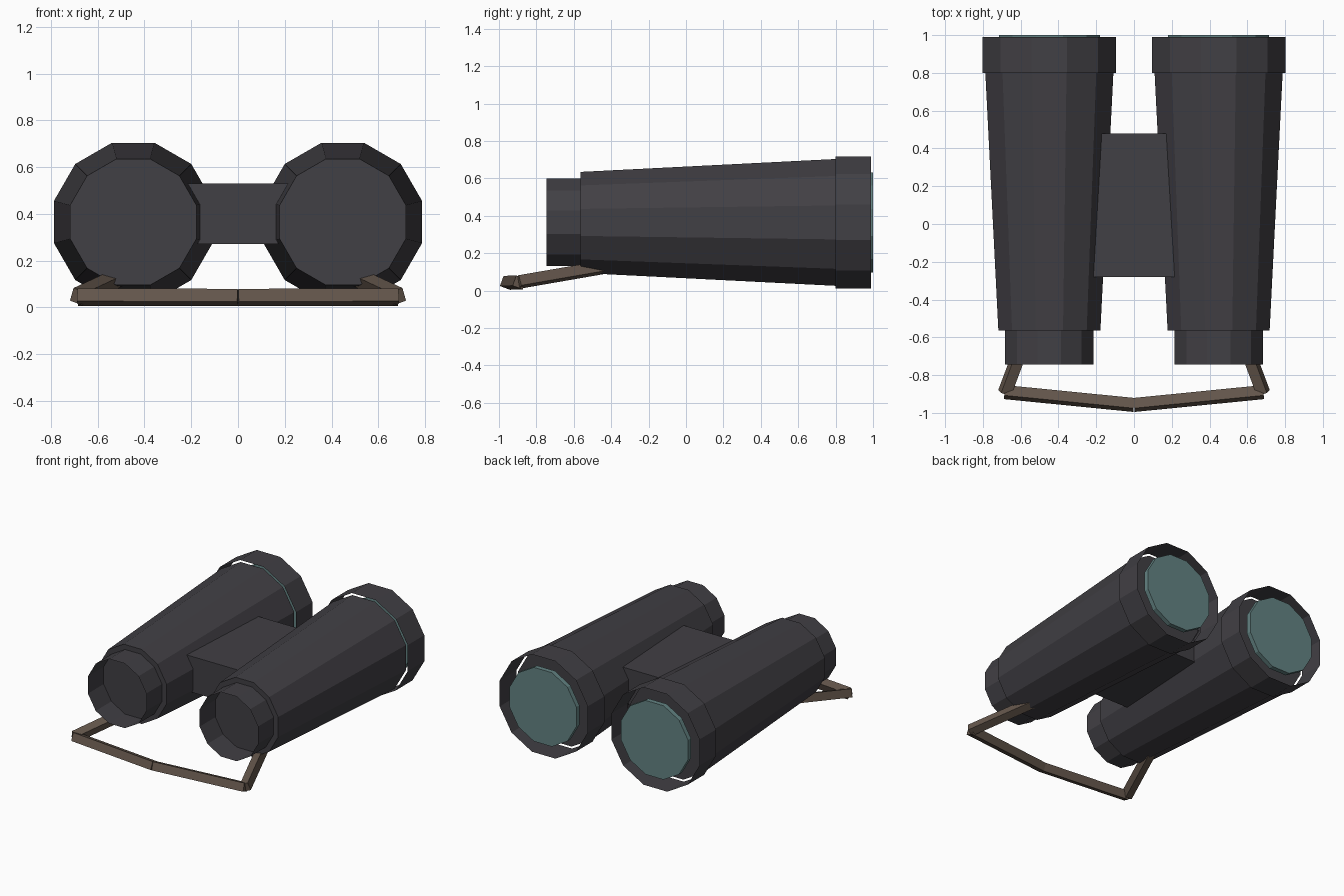
import bpy, bmesh, math
from mathutils import Vector, Matrix

cube = bpy.data.objects.get("Cube")
if cube:
    bpy.data.objects.remove(cube, do_unlink=True)


def material(name, rgb):
    m = bpy.data.materials.new(name)
    m.use_nodes = True
    m.diffuse_color = (*rgb, 1)
    m.node_tree.nodes["Principled BSDF"].inputs["Base Color"].default_value = (*rgb, 1)
    return m


BLACK = material("dark grey body", (0.053, 0.050, 0.058))
GLASS = material("teal glass", (0.125, 0.225, 0.225))
LEATHER = material("brown strap", (0.125, 0.092, 0.070))

SIDES = 12
AXIS_X, AXIS_Z = 0.448, 0.365


def add_object(name, bm, mat):
    mesh = bpy.data.meshes.new(name)
    bm.to_mesh(mesh)
    bm.free()
    mesh.materials.append(mat)
    ob = bpy.data.objects.new(name, mesh)
    bpy.context.collection.objects.link(ob)
    return ob


def tube(name, x, profile, mat, capped):
    """Twelve-sided tube along y; profile holds (y, half width across flats)."""
    bm = bmesh.new()
    rings = []
    for y, flat in profile:
        r = flat / math.cos(math.pi / SIDES)
        angles = [(i + 0.5) * math.tau / SIDES for i in range(SIDES)]
        rings.append([bm.verts.new((x + r * math.cos(a), y, AXIS_Z + r * math.sin(a)))
                      for a in angles])
    for a, b in zip(rings, rings[1:]):
        for i in range(SIDES):
            j = (i + 1) % SIDES
            bm.faces.new((a[j], a[i], b[i], b[j]))
    if capped:
        bm.faces.new(rings[0])
        bm.faces.new(rings[-1][::-1])
    # outward faces for a sheet or a solid alike
    bm.normal_update()
    centre = Vector((x, sum(p[0] for p in profile) / len(profile), AXIS_Z))
    for f in bm.faces:
        if f.normal.dot(f.calc_center_median() - centre) < 0:
            f.normal_flip()
    return add_object(name, bm, mat)


def bar(name, start, end, size, roll, mat):
    """Square bar between two points, its section turned by roll."""
    start, end = Vector(start), Vector(end)
    along = (end - start).normalized()
    side = along.cross(Vector((0, 0, 1))).normalized()
    up = side.cross(along)
    frame = Matrix((along, side, up)).transposed().to_4x4()
    bm = bmesh.new()
    bmesh.ops.create_cube(bm, size=1)
    bm.transform(Matrix.Translation((start + end) / 2) @ frame
                 @ Matrix.Rotation(roll, 4, 'X')
                 @ Matrix.Diagonal(((end - start).length, size, size, 1)))
    return add_object(name, bm, mat)


for label, s in (("left", 1), ("right", -1)):
    x = s * AXIS_X
    # Tapered barrel with open eyepiece and objective sleeves
    tube(label + "_barrel", x, [(-0.565, 0.270), (0.80, 0.339)], BLACK, True)
    tube(label + "_eyepiece", x, [(-0.745, 0.234), (-0.565, 0.234)], BLACK, False)
    tube(label + "_objective_ring", x, [(0.80, 0.353), (0.99, 0.353)], BLACK, False)
    tube(label + "_lens", x, [(0.965, 0.268), (1.0, 0.268)], GLASS, True)

    # Strap: one arm rising into the barrel, one half of the front run
    bar(label + "_strap_arm", (s * 0.685, -0.895, 0.046), (s * 0.50, -0.40, 0.132),
        0.058, s * math.radians(20), LEATHER)
    bar(label + "_strap_front", (s * 0.685, -0.890, 0.044), (0, -0.958, 0.042),
        0.058, -s * math.radians(20), LEATHER)

# Bridge block between the barrels
bm = bmesh.new()
bmesh.ops.create_cube(bm, size=1)
bm.transform(Matrix.Translation((0, 0.10, 0.40)) @ Matrix.Diagonal((0.56, 0.76, 0.26, 1)))
add_object("bridge", bm, BLACK)
